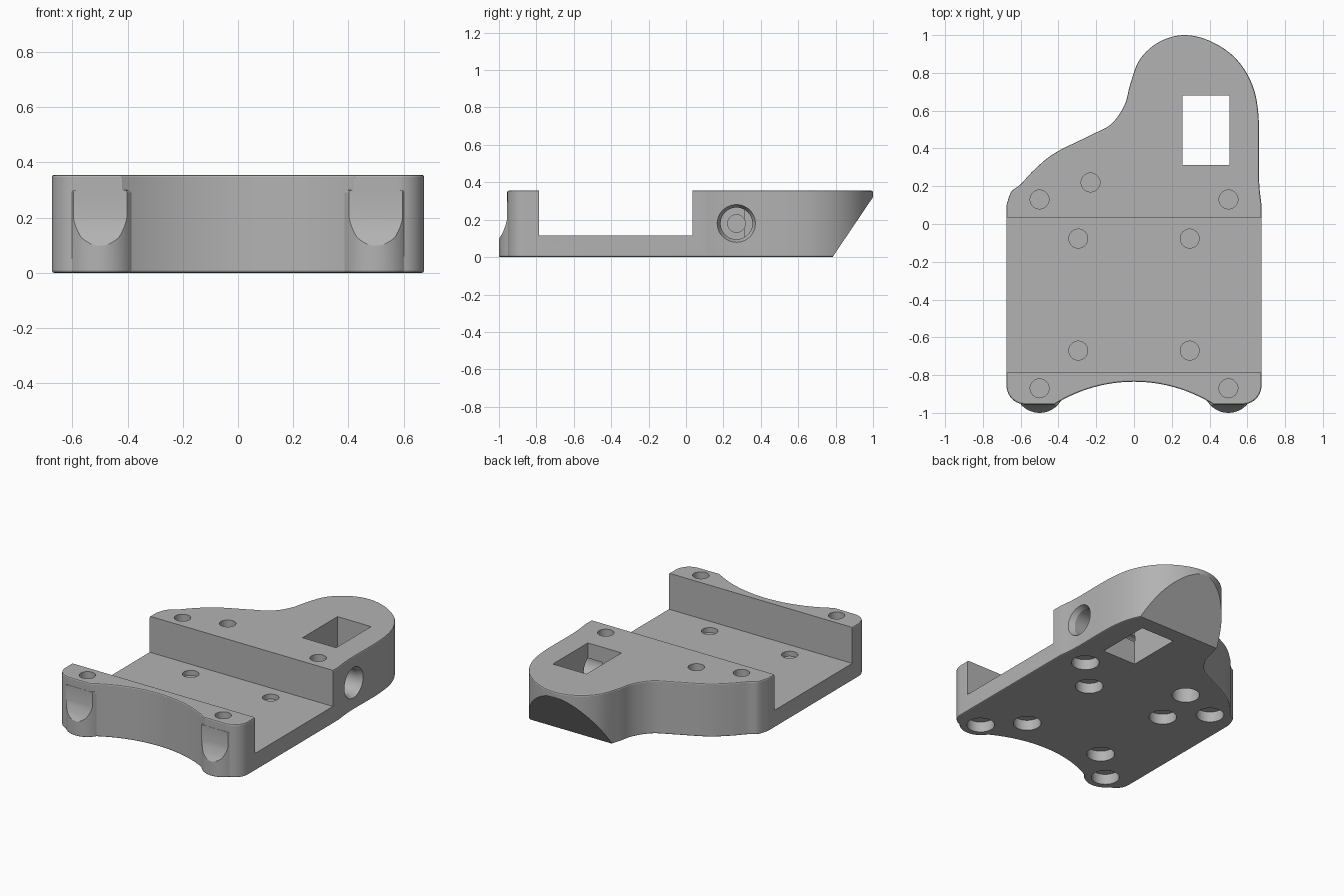
import bpy, bmesh, math
from mathutils import Vector, Matrix

if "Cube" in bpy.data.objects:
    bpy.data.objects.remove(bpy.data.objects["Cube"])

TOP, FLOOR = 0.355, 0.115

grey = bpy.data.materials.new("plain grey")
grey.use_nodes = True
grey.diffuse_color = (0.45, 0.45, 0.45, 1)
grey.node_tree.nodes["Principled BSDF"].inputs["Base Color"].default_value = (0.45, 0.45, 0.45, 1)


def arc(cx, cy, r, start, end, n):
    """Points on a circle, angles in degrees."""
    angles = [math.radians(start + (end - start) * i / n) for i in range(n + 1)]
    return [(cx + r * math.cos(a), cy + r * math.sin(a)) for a in angles]


def spline(points, steps=8):
    """Smooth curve through the points."""
    p = [Vector(q) for q in [points[0]] + points + [points[-1]]]
    out = []
    for a, b, c, d in zip(p, p[1:], p[2:], p[3:]):
        for i in range(steps):
            t = i / steps
            v = b + (c - a) * t / 2 + (2 * a - 5 * b + 4 * c - d) * t * t / 2
            out.append(tuple(v + (3 * b - a - 3 * c + d) * t ** 3 / 2))
    return out + [points[-1]]


def prism(name, outline, z0, z1, chamfer=0):
    bm = bmesh.new()
    base = bm.faces.new([bm.verts.new((x, y, z0)) for x, y in outline])
    grown = bmesh.ops.extrude_face_region(bm, geom=[base])["geom"]
    bmesh.ops.translate(bm, verts=[v for v in grown if isinstance(v, bmesh.types.BMVert)],
                        vec=(0, 0, z1 - z0))
    bmesh.ops.recalc_face_normals(bm, faces=bm.faces)
    if chamfer:
        rim = [e for e in bm.edges if abs(e.verts[0].co.z - e.verts[1].co.z) < 1e-5]
        bmesh.ops.bevel(bm, geom=rim, offset=chamfer, segments=2, profile=0.5, affect='EDGES')
    return make(name, bm)


def make(name, bm):
    mesh = bpy.data.meshes.new(name)
    bm.to_mesh(mesh)
    bm.free()
    obj = bpy.data.objects.new(name, mesh)
    bpy.context.collection.objects.link(obj)
    mesh.materials.append(grey)
    return obj


def box(x0, x1, y0, y1, z0, z1):
    return prism("cutter", [(x0, y0), (x1, y0), (x1, y1), (x0, y1)], z0, z1)


def side_prism(profile):
    """Cutter across the full width from a (y, z) profile."""
    obj = prism("cutter", profile, -1, 1)
    obj.data.transform(Matrix(((0, 0, 1, 0), (1, 0, 0, 0), (0, 1, 0, 0), (0, 0, 0, 1))))
    return obj


def side_bore(y, z, r0, r1, x0, x1):
    """Round cutter along x, radius r0 at x0 and r1 at x1."""
    bm = bmesh.new()
    bmesh.ops.create_cone(bm, cap_ends=True, segments=48, radius1=r0, radius2=r1, depth=x1 - x0)
    bmesh.ops.rotate(bm, verts=bm.verts, matrix=Matrix.Rotation(math.pi / 2, 3, 'Y'))
    bmesh.ops.translate(bm, verts=bm.verts, vec=((x0 + x1) / 2, y, z))
    return make("cutter", bm)


def combine(target, tool, operation='DIFFERENCE'):
    mod = target.modifiers.new("join", 'BOOLEAN')
    mod.operation, mod.solver, mod.object = operation, 'EXACT', tool
    bpy.context.view_layer.objects.active = target
    bpy.ops.object.modifier_apply(modifier=mod.name)
    bpy.data.objects.remove(tool)


# Plate outline: hollow front, rounded corners, offset lobe at the back
hollow = arc(0, -1.63, 0.795, 122, 58, 32)
back = spline([(0.675, 0.1), (0.662, 0.24), (0.66, 0.56), (0.625, 0.74), (0.535, 0.88),
               (0.4, 0.97), (0.26, 1.0), (0.13, 0.962), (0.03, 0.87), (-0.02, 0.74),
               (-0.05, 0.63), (-0.12, 0.53), (-0.23, 0.47), (-0.42, 0.375), (-0.53, 0.285),
               (-0.6, 0.21), (-0.65, 0.17), (-0.675, 0.1)])
outline = (hollow + arc(0.575, -0.855, 0.1, -90, 0, 10) + back
           + arc(-0.575, -0.855, 0.1, 180, 270, 10))
body = prism("mounting_bracket", outline, 0, TOP, 0.008)

# Round bosses on the front corners, shaved back higher up
for side in (-1, 1):
    boss = prism("boss", arc(side * 0.5, -0.868, 0.132, 0, 352.5, 47), 0, 0.3, 0.008)
    combine(boss, side_prism([(-0.957, 0.5), (-0.957, 0.2), (-0.965, 0.17), (-0.98, 0.13),
                              (-1.002, 0.095), (-1.2, 0.095), (-1.2, 0.5)]))
    combine(body, boss, 'UNION')

# Channel between the two raised ends, and the sloped tail
combine(body, box(-1, 1, -0.785, 0.035, FLOOR, 1))
combine(body, side_prism([(0.78, -0.005), (1.03, 0.365), (1.3, 0.365), (1.3, -0.005)]))

# Screw holes from above, each with a wider blind recess below
holes = [(s * 0.5, y, 0.07) for s in (-1, 1) for y in (-0.87, 0.13)]
holes += [(s * 0.295, y, 0.07) for s in (-1, 1) for y in (-0.67, -0.077)]
holes.append((-0.23, 0.22, 0.2))
for x, y, depth in holes:
    combine(body, prism("cutter", arc(x, y, 0.05, 0, 348.75, 31), depth + 0.012, 1))
    combine(body, prism("cutter", arc(x, y, 0.085, 0, 352.5, 47), -0.1, depth))

# Square window with a stepped bore from the side
combine(body, box(0.257, 0.505, 0.312, 0.68, -1, 1))
combine(body, side_bore(0.27, 0.18, 0.085, 0.085, 0.4, 0.8))
combine(body, side_bore(0.27, 0.18, 0.08, 0.105, 0.62, 0.67))
combine(body, side_bore(0.27, 0.18, 0.047, 0.047, 0.1, 0.8))

bpy.ops.object.select_all(action='DESELECT')
body.select_set(True)
bpy.context.view_layer.objects.active = body
bpy.ops.object.shade_smooth_by_angle(angle=math.radians(20))
